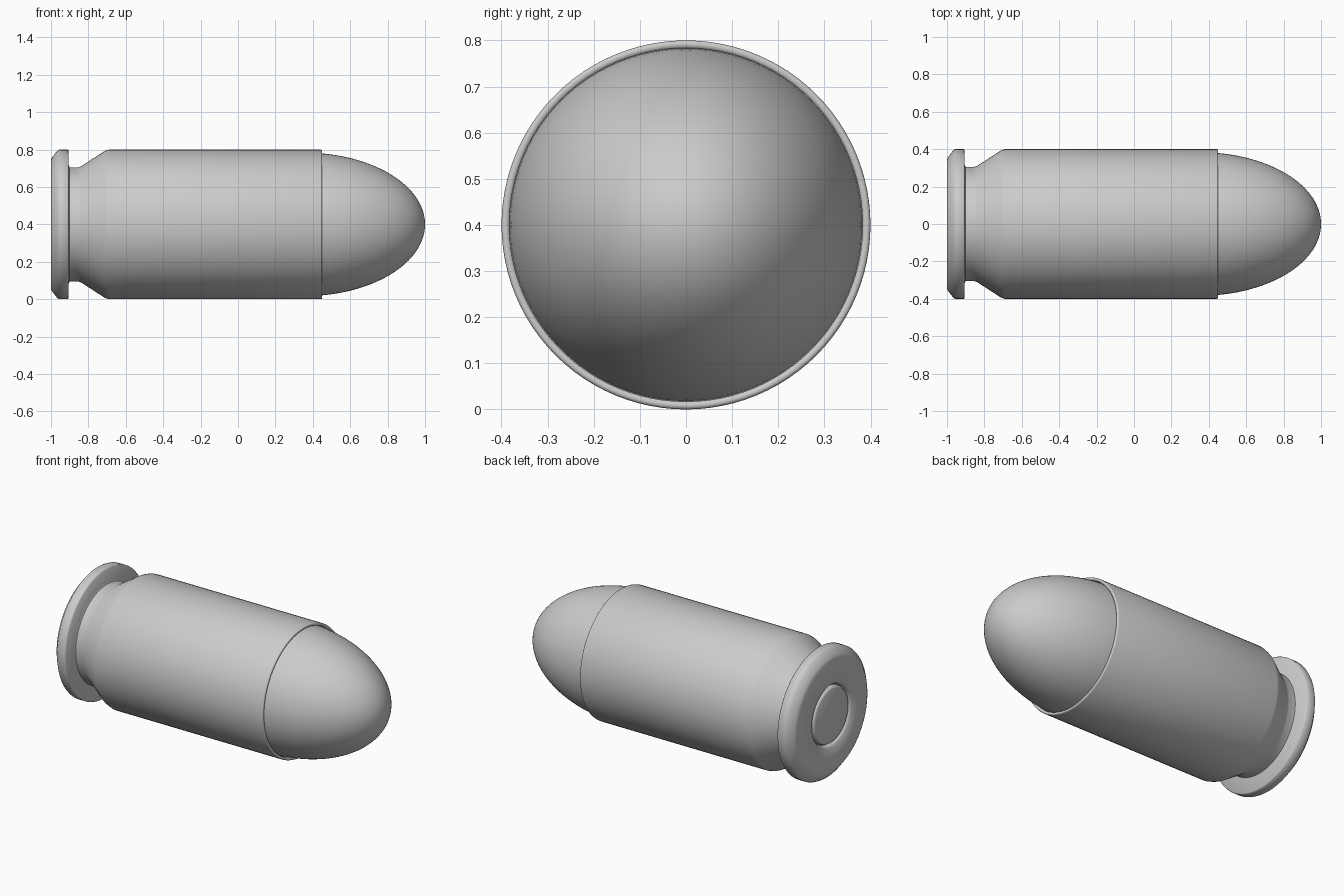
import bpy, bmesh, math

if "Cube" in bpy.data.objects:
    bpy.data.objects.remove(bpy.data.objects["Cube"])

SEGMENTS = 96
AXIS_Z = 0.4


def lathe(name, profile, angle=50):
    """Revolve (x, radius) points around the long axis; radius 0 makes a pole."""
    bm = bmesh.new()
    rings = []
    for x, r in profile:
        if r == 0:
            rings.append([bm.verts.new((x, 0, AXIS_Z))])
            continue
        ring = []
        for i in range(SEGMENTS):
            a = 2 * math.pi * i / SEGMENTS
            ring.append(bm.verts.new((x, r * math.cos(a), AXIS_Z + r * math.sin(a))))
        rings.append(ring)
    for a, b in zip(rings, rings[1:]):
        for i in range(SEGMENTS):
            j = (i + 1) % SEGMENTS
            if len(a) == 1:
                bm.faces.new((a[0], b[i], b[j]))
            elif len(b) == 1:
                bm.faces.new((a[i], b[0], a[j]))
            else:
                bm.faces.new((a[i], b[i], b[j], a[j]))
    bmesh.ops.recalc_face_normals(bm, faces=bm.faces)
    mesh = bpy.data.meshes.new(name)
    bm.to_mesh(mesh)
    bm.free()
    obj = bpy.data.objects.new(name, mesh)
    bpy.context.collection.objects.link(obj)
    bpy.ops.object.select_all(action='DESELECT')
    obj.select_set(True)
    bpy.context.view_layer.objects.active = obj
    bpy.ops.object.shade_smooth_by_angle(angle=math.radians(angle))
    return obj


# Case: primer pocket, rim, extraction groove, tapered shoulder, body, open mouth
lathe("case", [
    (-0.975, 0), (-0.975, 0.18), (-0.99, 0.186), (-1.0, 0.195),
    (-1.0, 0.345), (-0.995, 0.357), (-0.965, 0.395), (-0.955, 0.4),
    (-0.91, 0.4), (-0.905, 0.395),
    (-0.905, 0.315), (-0.9, 0.305), (-0.855, 0.305), (-0.84, 0.31),
    (-0.71, 0.394), (-0.69, 0.4),
    (0.442, 0.4), (0.448, 0.398), (0.45, 0.393), (0.449, 0.386),
    (0.445, 0.383), (0.42, 0.383), (0.42, 0)])

# Primer: shallow rounded disc seated in the pocket
lathe("primer", [
    (-1.0, 0), (-1.0, 0.16), (-0.996, 0.168), (-0.985, 0.174),
    (-0.97, 0.175), (-0.97, 0)])

# Bullet: rounded ogive from an elliptical profile
NOSE_STEPS = 28
CENTRE, LENGTH, RADIUS = 0.35, 0.65, 0.384
start = math.asin(0.07 / LENGTH)
bullet = [(0.42, 0)]
for i in range(NOSE_STEPS):
    t = start + (math.pi / 2 - start) * i / NOSE_STEPS
    bullet.append((CENTRE + LENGTH * math.sin(t), RADIUS * math.cos(t)))
bullet.append((1.0, 0))
lathe("bullet", bullet)
